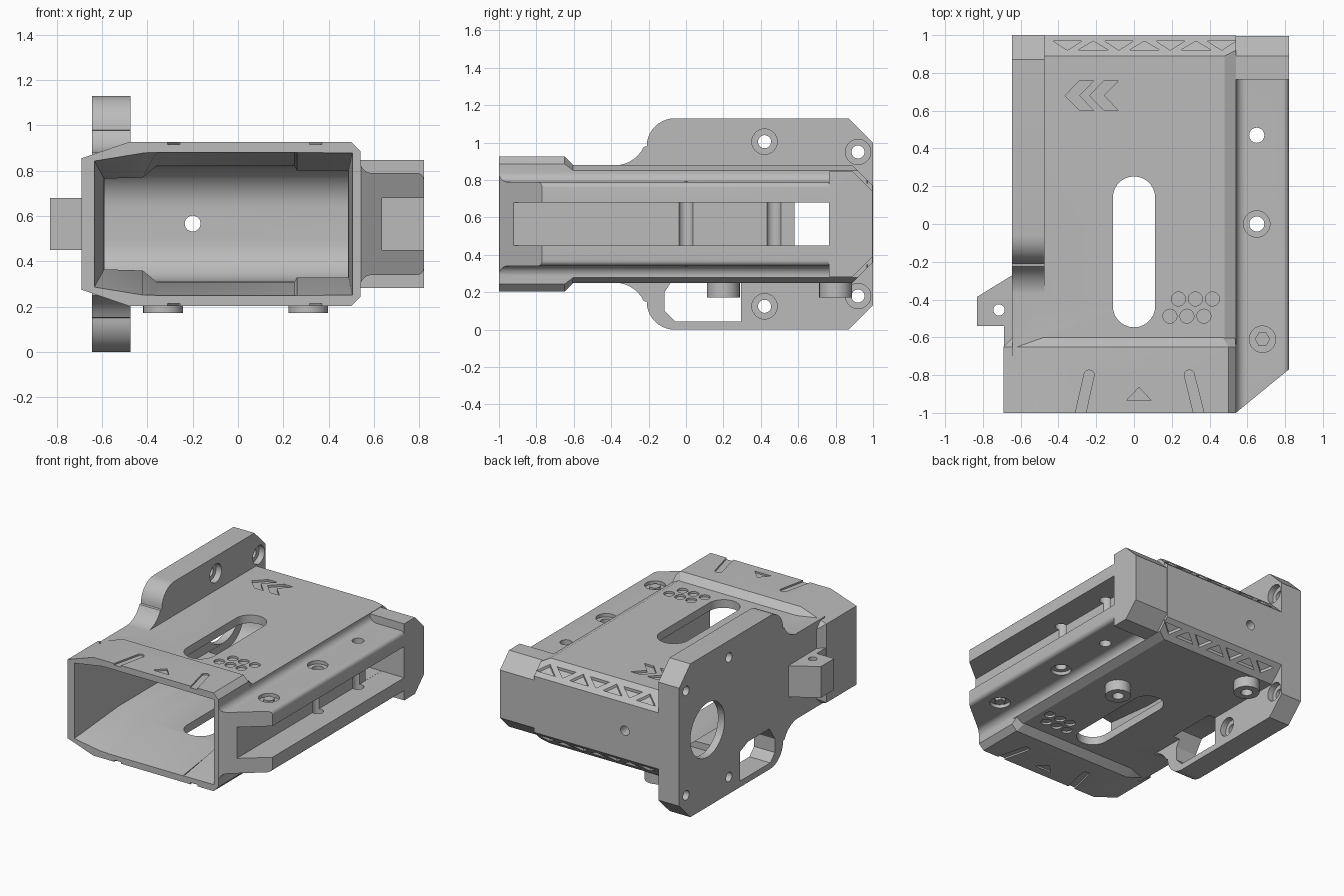
import bpy, bmesh
from math import sin, cos, radians

if "Cube" in bpy.data.objects:
    bpy.data.objects.remove(bpy.data.objects["Cube"], do_unlink=True)

H = 1.13  # overall height, parts mirror about its middle

grey = bpy.data.materials.new("matte grey")
grey.use_nodes = True
grey.diffuse_color = (0.5, 0.5, 0.5, 1)
grey.node_tree.nodes["Principled BSDF"].inputs["Base Color"].default_value = (0.5, 0.5, 0.5, 1)


def arc(cx, cy, r, a0, a1, n=8):
    steps = [radians(a0 + (a1 - a0) * i / n) for i in range(n + 1)]
    return [(cx + r * cos(a), cy + r * sin(a)) for a in steps]


def mirrored(half):
    """Close a profile by mirroring it about the middle height."""
    return half + [(a, H - b) for a, b in reversed(half)]


def loft(name, axis, sections, shear=0, flip=False):
    """Skin equal-sized outlines placed along an axis."""
    place = {"x": lambda p, d: (d, p[0], p[1]),
             "y": lambda p, d: (p[0], d, p[1]),
             "z": lambda p, d: (p[0], p[1], d - shear * (p[1] - 0.89))}[axis]
    bm = bmesh.new()
    rings = [[bm.verts.new(place(p, d)) for p in pts] for d, pts in sections]
    n = len(rings[0])
    for a, b in zip(rings, rings[1:]):
        for i in range(n):
            j = (i + 1) % n
            bm.faces.new((a[i], a[j], b[j], b[i]))
    bm.faces.new(rings[0])
    bm.faces.new(rings[-1])
    if flip:
        for v in bm.verts:
            v.co.z = H - v.co.z
    bmesh.ops.recalc_face_normals(bm, faces=bm.faces)
    mesh = bpy.data.meshes.new(name)
    bm.to_mesh(mesh)
    bm.free()
    ob = bpy.data.objects.new(name, mesh)
    bpy.context.scene.collection.objects.link(ob)
    return ob


def prism(name, axis, pts, lo, hi, **kw):
    return loft(name, axis, [(lo, pts), (hi, pts)], **kw)


def rect(a0, b0, a1, b1):
    return [(a0, b0), (a1, b0), (a1, b1), (a0, b1)]


def disc(a, b, r, n=28):
    return arc(a, b, r, 0, 360 - 360 / n, n - 1)


def combine(target, tool, operation="DIFFERENCE"):
    mod = target.modifiers.new("combine", "BOOLEAN")
    mod.operation = operation
    mod.solver = "EXACT"
    mod.object = tool
    bpy.context.view_layer.update()
    dg = bpy.context.evaluated_depsgraph_get()
    result = bpy.data.meshes.new_from_object(target.evaluated_get(dg))
    target.modifiers.clear()
    target.data = result
    bpy.data.objects.remove(tool, do_unlink=True)


def cut(axis, pts, lo, hi, target=None, **kw):
    combine(target or housing, prism("cutter", axis, pts, lo, hi, **kw))


# Main body with sloped rear edges
housing = prism("housing", "y", mirrored(
    [(-0.643, 0.88), (0.48, 0.88), (0.54, 0.85)]), -0.7, 0.998)
for flip in (False, True):
    cut("x", [(0.89, 0.88), (0.88, 1), (1.1, 1), (1.1, 0.67)], -1, 1, flip=flip)

# Flared mouth
outer = mirrored([(-0.69, 0.855), (-0.48, 0.927), (0.5, 0.927), (0.54, 0.887)])
inner = mirrored([(-0.64, 0.82), (-0.48, 0.879), (0.47, 0.879), (0.535, 0.849)])
mouth = loft("mouth", "y", [(-1, outer), (-0.65, outer), (-0.6, inner)])
combine(housing, mouth, "UNION")

# Side rail with filleted root, rounded edges and slanted nose
rail = prism("rail", "y", mirrored([(0.5, 0.84)] + arc(0.59, 0.84, 0.05, 180, 270)
                                   + arc(0.79, 0.76, 0.03, 90, 0, 5)), -0.998, 0.8)
cut("z", [(0.539, -1), (0.539, -1.1), (0.9, -1.1), (0.9, -0.704)], 0, 1, target=rail)
combine(housing, rail, "UNION")

# Rear block at the end of the rail
block = prism("rear_block", "x", mirrored(
    [(0.765, 0.847), (0.89, 0.847), (0.996, 0.741)]), 0.45, 0.82)
combine(housing, block, "UNION")

# Tall mounting fin
fin = prism("fin", "x", mirrored(
    arc(-0.38, 1.049, 0.17, -90, -25) + arc(-0.06, 0.98, 0.15, 180, 90, 10)
    + [(0.87, H), (1, 1.0)]), -0.645, -0.475)
combine(housing, fin, "UNION")

# Side tab
tab = prism("tab", "z", [(-0.83, -0.54), (-0.688, -0.54), (-0.688, -0.66), (-0.61, -0.66),
                         (-0.61, -0.25), (-0.83, -0.385)], 0.45, 0.68)
combine(housing, tab, "UNION")
cut("z", disc(-0.715, -0.455, 0.03), 0.3, 0.8)

# Cavity: tapered entry, straight run, rounded rear
entry = mirrored([(-0.635, 0.845), (-0.42, 0.88), (-0.36, 0.882), (0.25, 0.882),
                  (0.26, 0.882), (0.505, 0.88)])
run = mirrored([(-0.59, 0.765), (-0.42, 0.77), (-0.36, 0.82), (0.25, 0.82),
                (0.26, 0.8), (0.488, 0.8)])
combine(housing, loft("cutter", "y", [(-1.01, entry), (-0.55, run), (0.65, run)]))
cut("x", mirrored([(0.5, 0.818)] + arc(0.72, 0.638, 0.18, 90, 0, 10)), -0.588, 0.486)

# Rail slot, its window, and the bolt holes through the flanges
cut("x", rect(-1.1, 0.45, 0.765, 0.68), 0.635, 0.95)
cut("x", rect(0.58, 0.451, 0.764, 0.679), 0.44, 0.7)
for y in (0.47, 0):
    cut("z", disc(0.65, y, 0.04), 0.2, 1)
for flip in (False, True):
    cut("z", disc(0.65, 0, 0.07), 0.765, 0.9, flip=flip)
    cut("z", disc(0.68, -0.61, 0.07), 0.765, 0.9, flip=flip)

# Fin holes: big port, screw holes, finger window
cut("x", disc(0.67, 0.567, 0.2, 48), -0.8, -0.5)
for y, z in ((0.42, 1.005), (0.92, 0.95)):
    for flip in (False, True):
        cut("x", disc(y, z, 0.035), -0.8, -0.4, flip=flip)
        cut("x", disc(y, z, 0.068), -0.52, -0.47, flip=flip)
cut("x", [(-0.06, 0.045), (0.295, 0.045), (0.295, 0.26), (0.2, 0.3), (-0.05, 0.3),
          (-0.115, 0.2), (-0.115, 0.1)], -0.8, -0.42)

# Rear pin hole
cut("y", disc(-0.2, 0.567, 0.035), 0.8, 1.1)

# Long slots through top and bottom
cut("z", arc(0, 0.14, 0.112, 0, 180, 14) + arc(0, -0.435, 0.112, 180, 360, 14), 0.1, 1.05)

# Engraved chevrons on the top
for x in (-0.365, -0.235):
    half = [(x, 0.68), (x + 0.078, 0.76), (x + 0.153, 0.76), (x + 0.075, 0.68)]
    cut("z", half + [(x + 0.153, 0.6), (x + 0.078, 0.6)], 0.865, 0.95)

# Engravings shared by top and bottom
for flip in (False, True):
    for i in range(3):
        cut("z", disc(0.235 + 0.09 * i, -0.397, 0.037), 0.865, 0.95, flip=flip)
        cut("z", disc(0.19 + 0.09 * i, -0.488, 0.037), 0.865, 0.95, flip=flip)
    cut("z", [(-0.04, -0.935), (0.092, -0.935), (0.026, -0.865)], 0.915, 1, flip=flip)
    for base, tip in ((-0.285, -0.238), (0.345, 0.293)):
        cut("z", [(base - 0.028, -1.01), (base + 0.028, -1.01)]
            + arc(tip, -0.8, 0.027, 0, 180), 0.915, 1, flip=flip)
    # Alternating triangles on the rear slope
    for i in range(7):
        x, up = -0.352 + 0.136 * i, i % 2
        wide, point = (0.922, 0.968) if up else (0.97, 0.92)
        cut("z", [(x - 0.078, wide), (x + 0.078, wide), (x, point)],
            0.86, 0.95, shear=1, flip=flip)

# Lugs under the body and bolts in the rail
parts = [housing]
for name, x, y in (("front_lug", 0.31, 0.2), ("rear_lug", -0.33, 0.8)):
    lug = prism(name, "z", disc(x, y, 0.088), 0.172, 0.255)
    cut("z", disc(x, y, 0.04), 0.1, 0.23, target=lug)
    parts.append(lug)
for name, flip in (("upper_bolt", False), ("lower_bolt", True)):
    parts.append(prism(name, "z", disc(0.68, -0.61, 0.04, 6), 0.75, 0.785, flip=flip))

# Colour and shading
for ob in parts:
    ob.data.materials.clear()
    ob.data.materials.append(grey)
    bpy.ops.object.select_all(action="DESELECT")
    ob.select_set(True)
    bpy.context.view_layer.objects.active = ob
    bpy.ops.object.shade_smooth_by_angle(angle=radians(25))
